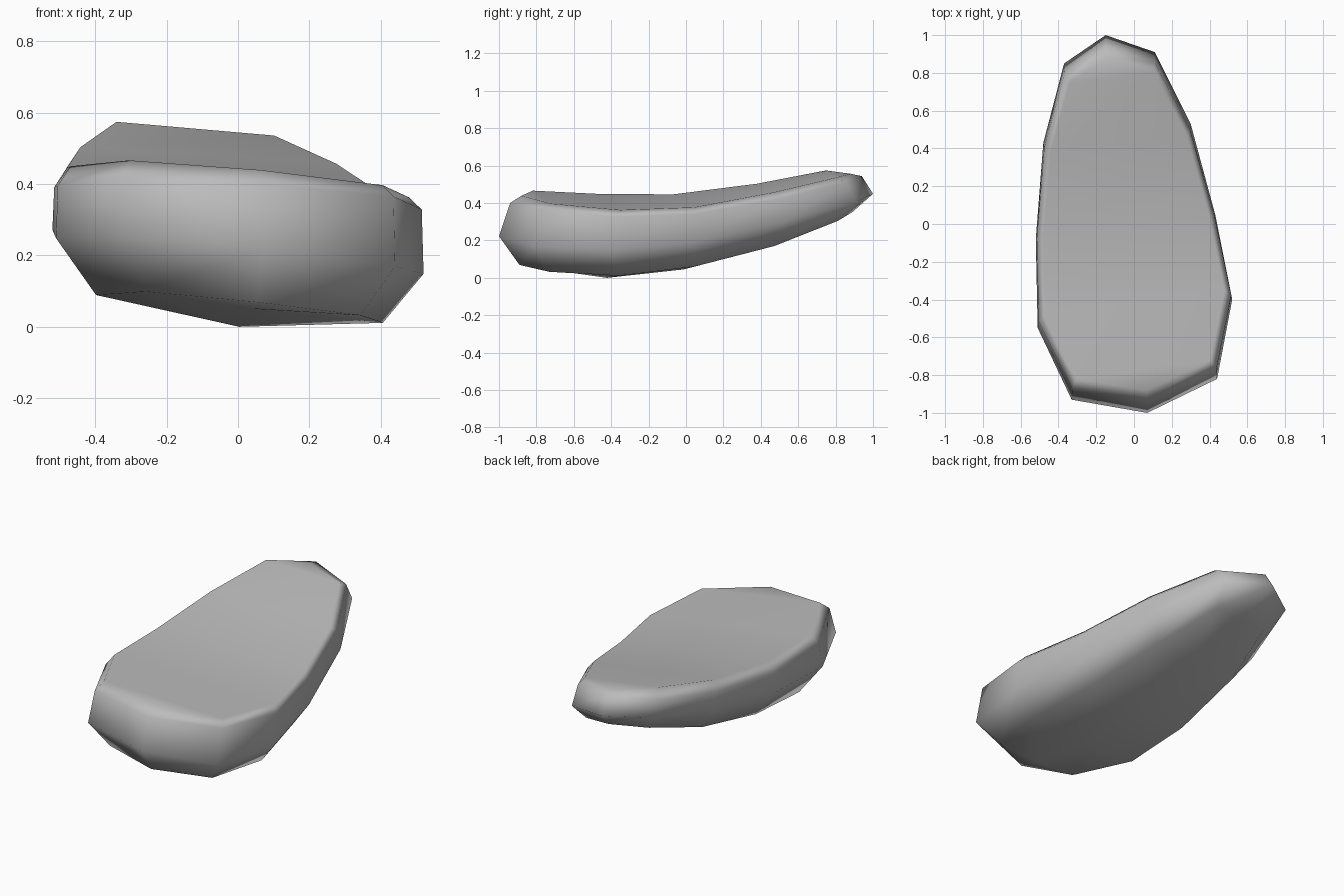
import bpy
import bmesh
from mathutils import Vector

cube = bpy.data.objects.get("Cube")
if cube:
    bpy.data.objects.remove(cube)

# Widest outline, clockwise from the back tip
outline = [(-.15, 1), (.11, .91), (.3, .53), (.43, .05), (.52, -.4), (.44, -.82),
           (.07, -1), (-.33, -.93), (-.51, -.55), (-.52, -.08), (-.48, .43), (-.37, .85)]
stations = [-1, -.85, -.5, 0, .5, .85, 1]

# Each ring: x scale, y scale, sideways tilt, height along the length
top_rim = (.92, .88, -.08, [.45, .44, .41, .41, .48, .55, .55])
upper_side = (.99, .94, -.06, [.41, .4, .365, .365, .44, .51, .54])
widest = (1, 1, -.1, [.235, .22, .2, .23, .33, .41, .44])
bottom_rim = (.78, .89, -.08, [.08, .075, .05, .09, .19, .3, .345])
keel_drops = [.01, .025, .045, .05, .015]


def height_at(y, heights):
    """Interpolate a height profile along the length."""
    for i in range(len(stations) - 1):
        a, b = stations[i], stations[i + 1]
        if y <= b:
            t = (y - a) / (b - a)
            return heights[i] * (1 - t) + heights[i + 1] * t
    return heights[-1]


def add_ring(bm, ring):
    sx, sy, tilt, heights = ring
    return [bm.verts.new((x * sx, y * sy, height_at(y, heights) + tilt * x))
            for x, y in outline]


bm = bmesh.new()
rings = [add_ring(bm, r) for r in (top_rim, upper_side, widest, bottom_rim)]
count = len(outline)
half = count // 2

# Side bands
for upper, lower in zip(rings, rings[1:]):
    for i in range(count):
        j = (i + 1) % count
        bm.faces.new((upper[i], upper[j], lower[j], lower[i]))


def add_cap(left, right):
    """Fill between two matching edge chains that share both ends."""
    for i in range(len(left) - 1):
        corners = [left[i], left[i + 1], right[i + 1], right[i]]
        bm.faces.new(list(dict.fromkeys(corners)))


# Dished top
top = rings[0]
add_cap(top[:half + 1], [top[-i % count] for i in range(half + 1)])

# Rounded underside with a shallow central keel
base = rings[-1]
right_edge = base[:half + 1]
left_edge = [base[-i % count] for i in range(half + 1)]
keel = [base[0]]
for i, drop in enumerate(keel_drops, 1):
    middle = (right_edge[i].co + left_edge[i].co) / 2
    keel.append(bm.verts.new(middle - Vector((0, 0, drop))))
keel.append(base[half])
add_cap(right_edge, keel)
add_cap(keel, left_edge)

bmesh.ops.recalc_face_normals(bm, faces=bm.faces)
lowest = min(v.co.z for v in bm.verts)
bmesh.ops.translate(bm, verts=bm.verts, vec=(0, 0, -lowest))
for face in bm.faces:
    face.smooth = True

mesh = bpy.data.meshes.new("stone")
bm.to_mesh(mesh)
bm.free()
stone = bpy.data.objects.new("stone", mesh)
bpy.context.collection.objects.link(stone)

# Keep the broad faces flat and the narrow bands soft
weighted = stone.modifiers.new("soft_edges", 'WEIGHTED_NORMAL')
weighted.weight = 50

grey = bpy.data.materials.new("stone_grey")
grey.use_nodes = True
colour = (.5, .5, .5, 1)
grey.diffuse_color = colour
grey.node_tree.nodes["Principled BSDF"].inputs["Base Color"].default_value = colour
mesh.materials.append(grey)
